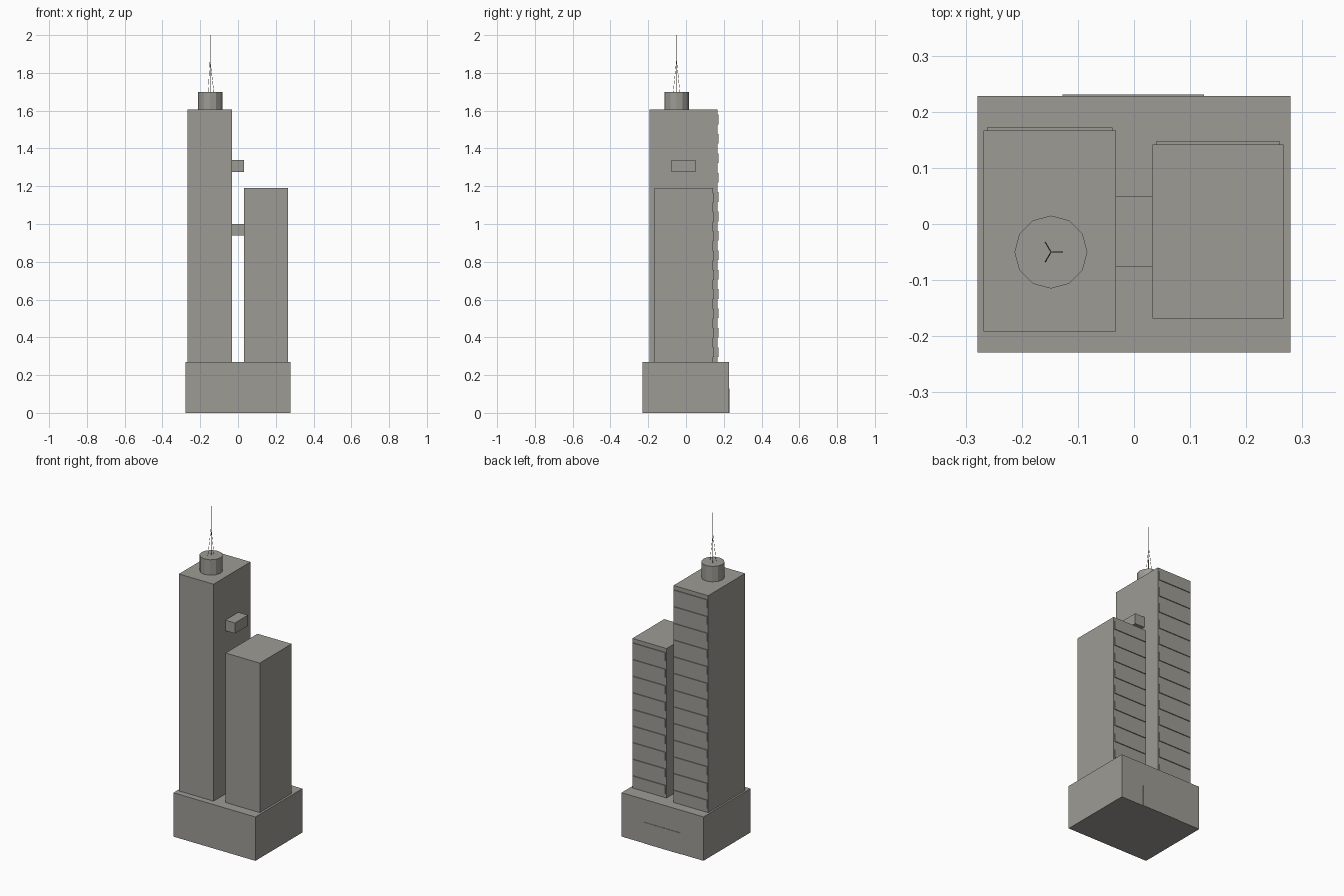
import bpy
import math
from mathutils import Vector

if "Cube" in bpy.data.objects:
    bpy.data.objects.remove(bpy.data.objects["Cube"])

stone = bpy.data.materials.new("warm grey")
stone.diffuse_color = (0.34, 0.33, 0.30, 1)
stone.use_nodes = True
stone.node_tree.nodes["Principled BSDF"].inputs["Base Color"].default_value = stone.diffuse_color


def finish(obj, name):
    obj.name = name
    obj.data.materials.append(stone)
    return obj


def box(name, x, y, z):
    """Box from (min, max) ranges on each axis."""
    bpy.ops.mesh.primitive_cube_add(size=1, location=[sum(r) / 2 for r in (x, y, z)])
    obj = bpy.context.object
    obj.scale = [r[1] - r[0] for r in (x, y, z)]
    bpy.ops.object.transform_apply(location=False, rotation=False, scale=True)
    return finish(obj, name)


def rod(name, a, b, radius, sides):
    """Cylinder running from point a to point b."""
    a, b = Vector(a), Vector(b)
    bpy.ops.mesh.primitive_cylinder_add(
        vertices=sides, radius=radius, depth=(b - a).length, location=(a + b) / 2,
        rotation=(b - a).to_track_quat('Z', 'Y').to_euler())
    return finish(bpy.context.object, name)


# Podium with a shallow rear entrance panel
BASE = 0.27
box("podium", (-0.279, 0.279), (-0.229, 0.228), (0, BASE))
box("rear_entrance", (-0.127, 0.125), (0.22, 0.2305), (0, 0.13))

# Two towers, each with storey bands on the back
towers = [
    ("tall_tower", (-0.268, -0.032), (-0.192, 0.167), 1.605, 13),
    ("short_tower", (0.033, 0.266), (-0.168, 0.142), 1.19, 9),
]
for name, x, y, top, floors in towers:
    box(name, x, y, (BASE, top))
    pitch = (top - BASE) / floors
    for i in range(floors):
        z = BASE + pitch * (i + 0.25)
        box(f"{name}_band", (x[0] + 0.006, x[1] - 0.006),
            (y[1] - 0.005, y[1] + 0.005), (z, z + pitch * 0.5))

# Bridges between the towers
for name, z in (("lower_bridge", (0.94, 1.0)), ("upper_bridge", (1.275, 1.34))):
    box(name, (-0.032, 0.033), (-0.077, 0.05), z)

# Roof drum, mast and tripod legs
cx, cy = -0.148, -0.05
rod("roof_drum", (cx, cy, 1.605), (cx, cy, 1.7), 0.065, 12)
rod("mast", (cx, cy, 1.7), (cx, cy, 2.0), 0.0015, 6)
for i in range(3):
    a = math.radians(120 * i)
    rod("mast_leg", (cx + 0.02 * math.cos(a), cy + 0.02 * math.sin(a), 1.7),
        (cx, cy, 1.87), 0.001, 4)
